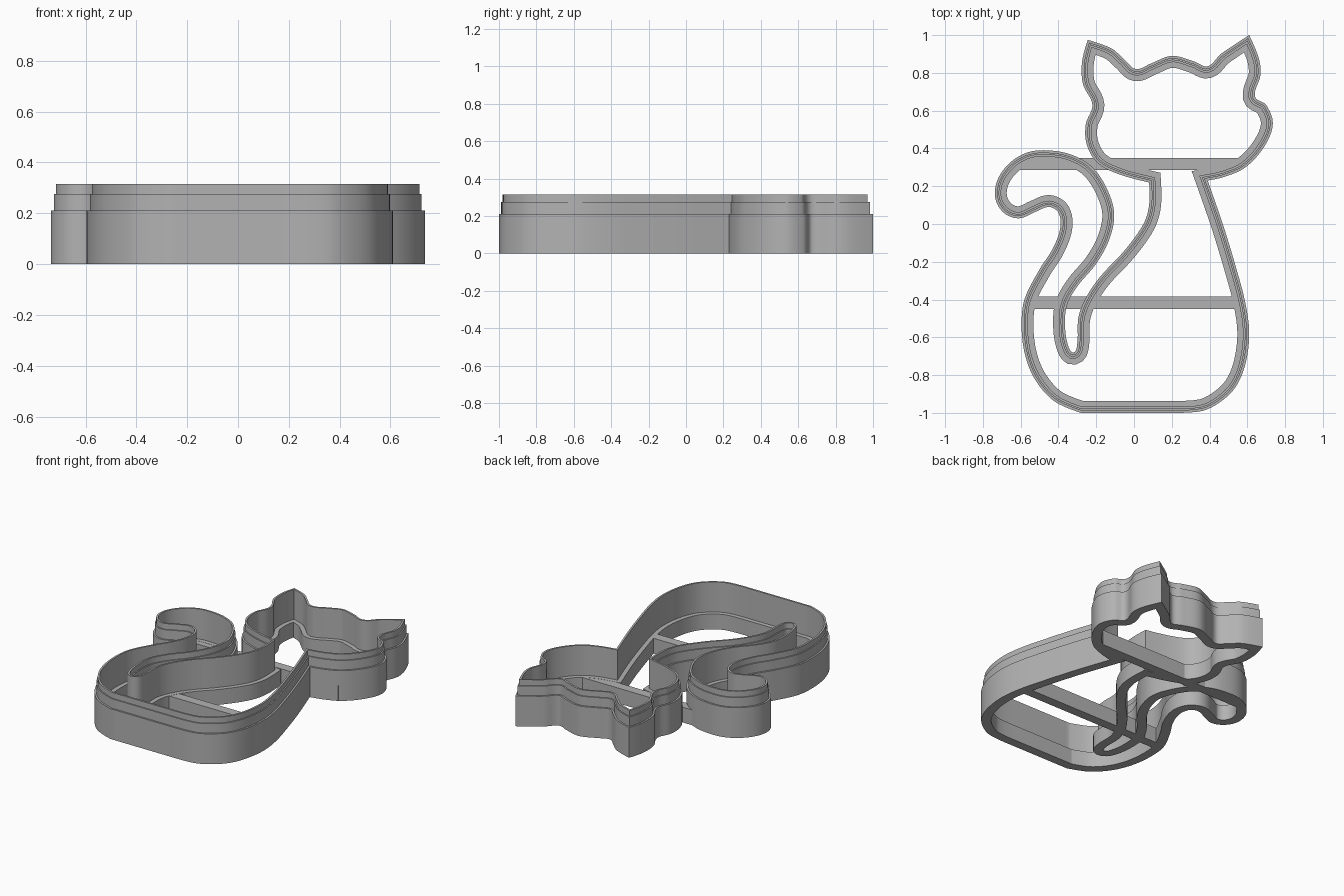
import bpy
import bmesh
from mathutils import Vector
from mathutils.geometry import interpolate_bezier, intersect_point_line

cube = bpy.data.objects.get("Cube")
if cube:
    bpy.data.objects.remove(cube, do_unlink=True)

FLANGE_HEIGHT = 0.107

grey = bpy.data.materials.new("plain_grey")
grey.use_nodes = True
grey.diffuse_color = (0.45, 0.45, 0.45, 1)
grey.node_tree.nodes["Principled BSDF"].inputs["Base Color"].default_value = grey.diffuse_color

# Silhouette control points, clockwise from the left of the neck
head = [(.08, .22), (-.07, .26), (-.19, .32), (-.25, .42), (-.255, .53), (-.22, .63),
        (-.27, .74), (-.275, .86), (-.245, .975), (-.12, .93), (-.05, .87), (.01, .82),
        (.09, .85), (.2, .89), (.32, .86), (.39, .835), (.46, .9), (.61, 1), (.66, .88),
        (.67, .79), (.64, .675), (.7, .63), (.735, .53), (.69, .41), (.59, .3), (.48, .25)]
body = [(.39, .23), (.47, 0), (.54, -.23), (.59, -.42), (.61, -.58), (.59, -.74),
        (.54, -.86), (.46, -.94), (.36, -.99), (.2, -1), (-.28, -1), (-.42, -.94),
        (-.52, -.83), (-.575, -.7), (-.595, -.55), (-.58, -.4), (-.5, -.24), (-.43, -.13)]
tail = [(-.39, -.02), (-.4, .06), (-.45, .09), (-.52, .065), (-.61, .03), (-.69, .06),
        (-.735, .14), (-.72, .24), (-.65, .33), (-.56, .38), (-.46, .39), (-.34, .37),
        (-.23, .31), (-.15, .2), (-.105, .06), (-.13, -.08), (-.2, -.21), (-.3, -.33),
        (-.355, -.43), (-.365, -.54), (-.35, -.64), (-.32, -.68), (-.3, -.63),
        (-.295, -.5), (-.26, -.4), (-.18, -.28), (-.05, -.14), (.05, 0), (.08, .1)]
ear_tips = (head[8], head[17])
corners = ear_tips + (head[0], body[0], body[9], body[10])


def smooth_outline(points, steps=6):
    """Closed smooth curve through the points, sharp at the corners."""
    pts = [Vector(p) for p in points]
    n = len(pts)
    tangents = [Vector((0, 0)) if points[i] in corners
                else (pts[(i + 1) % n] - pts[i - 1]).normalized() for i in range(n)]
    result = []
    for i in range(n):
        a, b = pts[i], pts[(i + 1) % n]
        reach = (b - a).length / 3
        curve = interpolate_bezier(a, a + tangents[i] * reach,
                                   b - tangents[(i + 1) % n] * reach, b, steps + 1)
        result += [Vector(p[:2]) for p in curve[:-1]]
    return result


def distance(p, loop):
    best = 9
    for i, b in enumerate(loop):
        a = loop[i - 1]
        q, t = intersect_point_line(p, a, b)
        q = a.lerp(b, min(max(t, 0), 1))
        best = min(best, (p - q.to_2d()).length)
    return best


def inset(loop, d):
    """Mitred inward offset; folded points collapse onto a valid neighbour."""
    if d == 0:
        return loop
    n = len(loop)
    moved = []
    for i, p in enumerate(loop):
        u = (p - loop[i - 1]).normalized()
        v = (loop[(i + 1) % n] - p).normalized()
        nu, nv = Vector((u.y, -u.x)), Vector((v.y, -v.x))
        moved.append(p + (nu + nv) * d / max(1 + nu.dot(nv), 0.2))
    valid = [distance(p, loop) > d * 0.97 for p in moved]
    result = []
    for i in range(n):
        k = next(j % n for s in range(n) for j in (i - s, i + s) if valid[j % n])
        result.append(moved[k])
    return result


def finish(name, bm):
    bmesh.ops.recalc_face_normals(bm, faces=bm.faces)
    mesh = bpy.data.meshes.new(name)
    bm.to_mesh(mesh)
    bm.free()
    mesh.materials.append(grey)
    obj = bpy.data.objects.new(name, mesh)
    bpy.context.collection.objects.link(obj)
    return obj


# Cutter wall: stepped section (inset, height) swept around the silhouette
section = [(0, 0), (0, .21), (.012, .21), (.012, .275), (.02, .275), (.02, .315),
           (.033, .315), (.033, FLANGE_HEIGHT), (.063, FLANGE_HEIGHT), (.063, 0)]
outline = smooth_outline(head + body + tail)
insets = {d: inset(outline, d) for d, z in section}
bm = bmesh.new()
rings = [[bm.verts.new((p.x, p.y, z)) for p in insets[d]] for d, z in section]
for r, ring in enumerate(rings):
    lower = rings[r - 1]
    for i in range(len(ring)):
        bm.faces.new((lower[i - 1], lower[i], ring[i], ring[i - 1]))
bmesh.ops.remove_doubles(bm, verts=bm.verts, dist=0.0005)
wall = finish("cutter_wall", bm)
bpy.ops.object.select_all(action='DESELECT')
wall.select_set(True)
bpy.context.view_layer.objects.active = wall
bpy.ops.object.shade_smooth_by_angle(angle=0.6)


# Flat braces joining the opposite walls
def brace(name, x0, x1, y0, y1):
    bm = bmesh.new()
    bmesh.ops.create_cube(bm, size=1)
    height = FLANGE_HEIGHT - 0.001
    for v in bm.verts:
        v.co = (x0 if v.co.x < 0 else x1, y0 if v.co.y < 0 else y1,
                0 if v.co.z < 0 else height)
    finish(name, bm)


brace("upper_brace", -.62, .57, .285, .35)
brace("lower_brace", -.56, .57, -.45, -.385)
